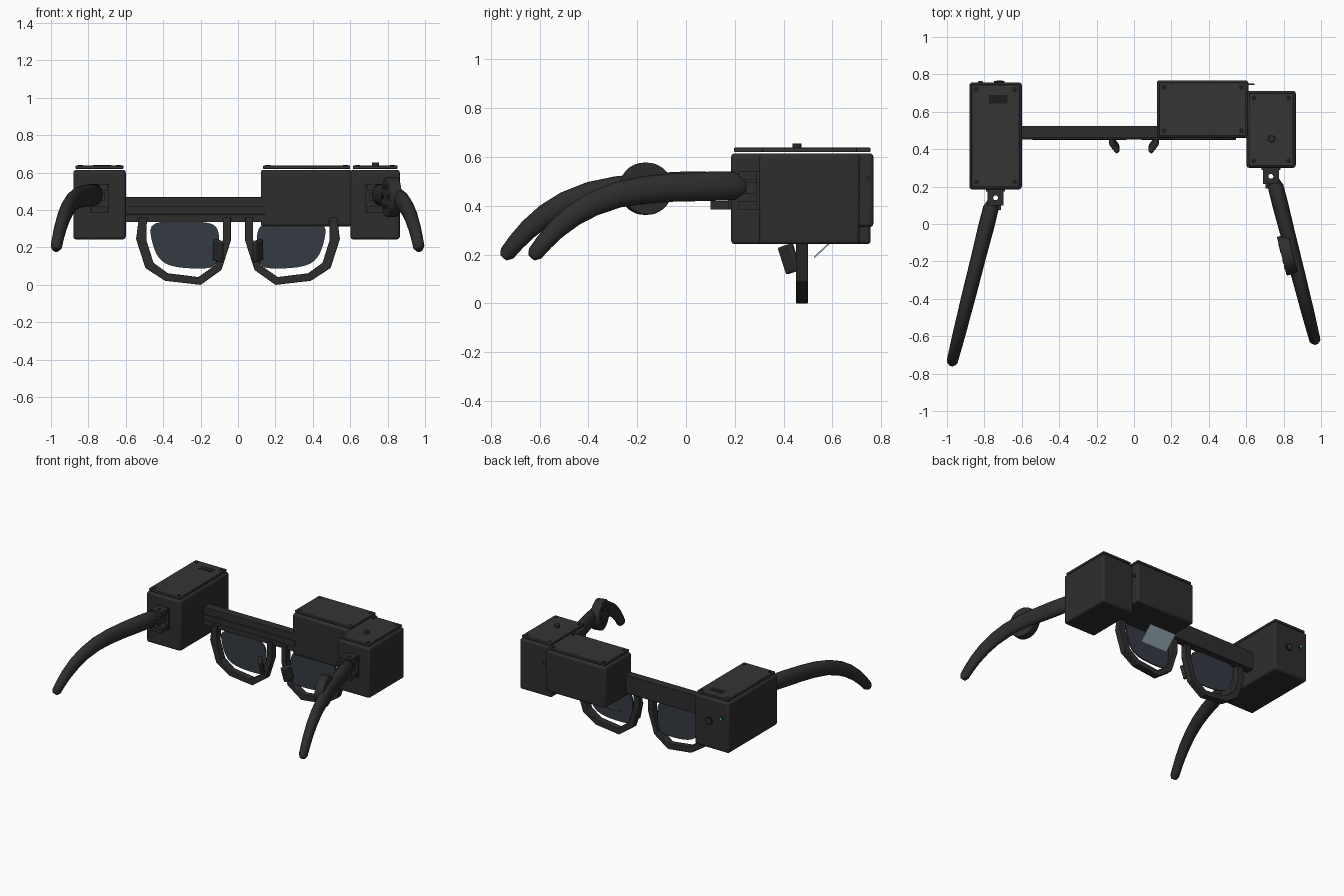
import bpy, bmesh, math
from mathutils import Vector, Matrix

if "Cube" in bpy.data.objects:
    bpy.data.objects.remove(bpy.data.objects["Cube"])


def mat(name, c):
    m = bpy.data.materials.new(name)
    m.diffuse_color = (*c, 1)
    m.use_nodes = True
    m.node_tree.nodes["Principled BSDF"].inputs["Base Color"].default_value = m.diffuse_color
    return m


BLACK = mat("black_plastic", (0.027, 0.027, 0.028))
LID = mat("lid_plastic", (0.035, 0.035, 0.037))
DARK = mat("dark_detail", (0.012, 0.012, 0.013))
TINT = mat("tinted_lens", (0.035, 0.042, 0.055))
GLASS = mat("display_glass", (0.35, 0.45, 0.52))
LED = mat("led", (0.1, 0.6, 0.8))


def finish(bm, name, m, smooth=False, bevel=0):
    bmesh.ops.recalc_face_normals(bm, faces=bm.faces)
    me = bpy.data.meshes.new(name)
    bm.to_mesh(me)
    bm.free()
    ob = bpy.data.objects.new(name, me)
    bpy.context.collection.objects.link(ob)
    me.materials.append(m)
    bpy.ops.object.select_all(action='DESELECT')
    bpy.context.view_layer.objects.active = ob
    ob.select_set(True)
    if bevel:
        b = ob.modifiers.new("bevel", 'BEVEL')
        b.width, b.segments = bevel, 3
    if smooth:
        bpy.ops.object.shade_smooth_by_angle(angle=math.radians(35))
    return ob


def add_box(bm, lo, hi, rot=Matrix()):
    lo, hi = Vector(lo), Vector(hi)
    bmesh.ops.create_cube(bm, size=1, matrix=Matrix.Translation((lo + hi) / 2) @ rot
                          @ Matrix.Diagonal((*(hi - lo), 1)))


def box(name, lo, hi, m=BLACK, bevel=0, rot=Matrix()):
    bm = bmesh.new()
    add_box(bm, lo, hi, rot)
    return finish(bm, name, m, bevel > 0, bevel)


def cyl(name, c, r, depth, axis=(0, 0, 1), m=BLACK, seg=24, bevel=0):
    bm = bmesh.new()
    q = Vector(axis).to_track_quat('Z', 'Y').to_matrix().to_4x4()
    bmesh.ops.create_cone(bm, cap_ends=True, segments=seg, radius1=r, radius2=r, depth=depth,
                          matrix=Matrix.Translation(c) @ q)
    return finish(bm, name, m, True, bevel)


# Electronics housings with floating screwed lids
for name, x0, x1, y0, y1, z0 in [("left_housing", -.88, -.6, .185, .757, .243),
                                 ("display_housing", .122, .612, .46, .768, .313),
                                 ("right_housing", .602, .865, .3, .712, .243)]:
    box(name, (x0, y0, z0), (x1, y1, .615), BLACK, .015)
    box(name + "_lid", (x0 + .012, y0 + .012, .62), (x1 - .012, y1 - .012, .638), LID, .004)
    for x in (x0 + .038, x1 - .038):
        for y in (y0 + .038, y1 - .038):
            cyl(name + "_screw", (x, y, .637), .013, .006, m=DARK, seg=16)

box("lid_slot", (-.775, .645, .63), (-.675, .69, .64), DARK)
cyl("power_button", (.735, .455, .642), .019, .026, bevel=.003)
box("cable_stub", (.6, .744, .5), (.645, .752, .52))
cyl("camera_ring", (-.72, .755, .45), .028, .02, (0, 1, 0), DARK)
cyl("camera_lens", (-.72, .762, .45), .016, .01, (0, 1, 0), TINT)
cyl("led_ring", (-.82, .755, .49), .014, .014, (0, 1, 0), DARK, 16)
cyl("led_light", (-.82, .761, .49), .008, .006, (0, 1, 0), LED, 16)

# Brow bar with raised strip
box("brow_bar", (-.61, .462, .335), (.14, .525, .47), BLACK, .004)
box("brow_strip", (-.605, .452, .377), (.145, .47, .42), BLACK, .003)

# Rims, lenses and nose pads, mirrored
OUTER = [(.53, .36), (.545, .245), (.495, .09), (.39, .022), (.2, 0), (.088, .08), (.037, .24), (.037, .36)]
INNER = [(.487, .36), (.49, .24), (.452, .118), (.375, .062), (.212, .042), (.122, .105), (.08, .245), (.08, .36)]
LENS = [(.475, .335), (.46, .22), (.42, .13), (.34, .093), (.18, .085), (.115, .1),
        (.1, .2), (.103, .3), (.15, .335), (.3, .34)]


def rounded(pts, n=2):
    for _ in range(n):
        nxt = []
        for a, b in zip(pts, pts[1:] + pts[:1]):
            a, b = Vector(a), Vector(b)
            nxt += [a.lerp(b, .25), a.lerp(b, .75)]
        pts = nxt
    return pts


def thicken(bm, faces, depth):
    r = bmesh.ops.extrude_face_region(bm, geom=faces)
    vs = [g for g in r["geom"] if isinstance(g, bmesh.types.BMVert)]
    bmesh.ops.translate(bm, vec=(0, depth, 0), verts=vs)


for side, s in (("left", -1), ("right", 1)):
    bm = bmesh.new()
    o = [bm.verts.new((s * x, .45, z)) for x, z in OUTER]
    i = [bm.verts.new((s * x, .45, z)) for x, z in INNER]
    thicken(bm, [bm.faces.new((o[k], o[k + 1], i[k + 1], i[k])) for k in range(len(o) - 1)], .05)
    finish(bm, side + "_rim", BLACK, False, .004)
    bm = bmesh.new()
    thicken(bm, [bm.faces.new([bm.verts.new((s * x, .47, z)) for x, z in rounded(LENS)])], .01)
    finish(bm, side + "_lens", TINT, True)
    rot = (Matrix.Rotation(s * math.radians(-38), 4, 'Z') @ Matrix.Rotation(math.radians(15), 4, 'X')
           @ Matrix.Rotation(s * math.radians(10), 4, 'Y'))
    c = Vector((s * .106, .424, .183))
    h = Vector((.013, .035, .058))
    box(side + "_nose_pad", c - h, c + h, BLACK, .008, rot)

# Tilted display glass under the display housing
box("display_glass", (.16, .507, .232), (.38, .643, .238), GLASS, 0,
    Matrix.Rotation(math.radians(43), 4, 'X'))

# Temple arms: y offset from the housing, height, half height, half width
PATH = [(-.06, .482, .03, .026), (-.1, .482, .058, .042), (-.2, .48, .06, .043), (-.35, .475, .058, .04),
        (-.47, .465, .056, .039), (-.58, .445, .053, .038), (-.68, .408, .05, .036), (-.76, .362, .046, .035),
        (-.83, .305, .041, .033), (-.88, .252, .037, .031), (-.918, .205, .033, .03), (-.932, .188, .018, .018)]


def arm(name, hx, hy, tx):
    pts = [Vector((hx + (tx - hx) * -y / .92, hy + y, z)) for y, z, _, _ in PATH]
    bm = bmesh.new()
    rings = []
    for k, p in enumerate(pts):
        t = (pts[min(k + 1, len(pts) - 1)] - pts[max(k - 1, 0)]).normalized()
        sd = t.cross(Vector((0, 0, 1))).normalized()
        up = sd.cross(t)
        rv, rh = PATH[k][2:]
        rings.append([bm.verts.new(p + sd * rh * math.cos(a) + up * rv * math.sin(a))
                      for a in (j * math.tau / 20 for j in range(20))])
    for a, b in zip(rings, rings[1:]):
        for j in range(20):
            bm.faces.new((a[j], a[(j + 1) % 20], b[(j + 1) % 20], b[j]))
    bm.faces.new(rings[0])
    bm.faces.new(rings[-1])
    finish(bm, name + "_arm", BLACK, True)
    # Hinge fork and tongue with a pin hole right through
    cutter = cyl("pin_cutter", (hx, hy - .045, .46), .013, .4, seg=16)
    cutter.hide_render = True
    bm = bmesh.new()
    for w, y0, y1, z0, z1 in ((.042, -.085, .01, .385, .42), (.042, -.085, .01, .505, .54),
                              (.03, -.11, -.01, .45, .495)):
        add_box(bm, (hx - w, hy + y0, z0), (hx + w, hy + y1, z1))
    hinge = finish(bm, name + "_hinge", BLACK)
    b = hinge.modifiers.new("hole", 'BOOLEAN')
    b.operation, b.object, b.solver = 'DIFFERENCE', cutter, 'EXACT'
    bpy.ops.object.modifier_apply(modifier="hole")
    bpy.data.objects.remove(cutter)
    box(name + "_hinge_base", (hx - .05, hy - .012, .385), (hx + .05, hy + .01, .54))


arm("left", -.74, .185, -.972)
arm("right", .732, .3, .967)

# Earpiece disc on the inner side of the right arm
n = Vector((-.969, -.248, 0))
c = Vector((.82, -.165, .47))
cyl("earpiece", c, .107, .062, n, BLACK, 40, .006)
for k in range(6):
    a = k * math.tau / 6
    off = Vector((.248, -.969, 0)) * math.cos(a) + Vector((0, 0, 1)) * math.sin(a)
    cyl("earpiece_hole", c + n * .031 + off * .06, .012, .004, n, DARK, 12)
